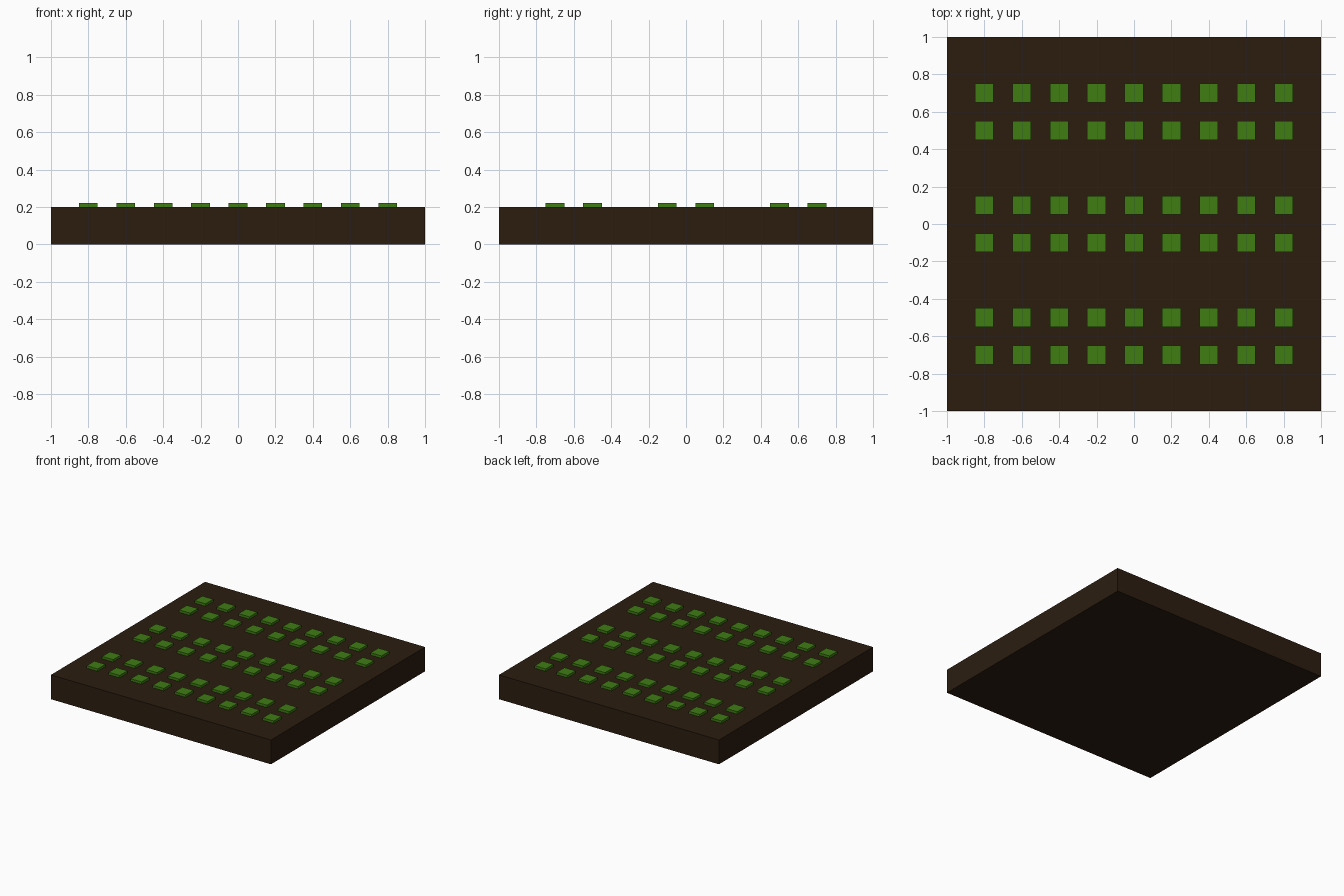
import bpy

if "Cube" in bpy.data.objects:
    bpy.data.objects.remove(bpy.data.objects["Cube"])


def material(name, rgb):
    m = bpy.data.materials.new(name)
    m.diffuse_color = (*rgb, 1)
    m.use_nodes = True
    m.node_tree.nodes["Principled BSDF"].inputs["Base Color"].default_value = m.diffuse_color
    return m


def box(name, centre, size, mat):
    bpy.ops.mesh.primitive_cube_add(size=1, location=centre)
    ob = bpy.context.object
    ob.name = name
    ob.scale = size
    bpy.ops.object.transform_apply(location=False, rotation=False, scale=True)
    ob.data.materials.append(mat)
    return ob


soil = material("soil", (0.025, 0.0125, 0.005))
leaf = material("leaf", (0.05, 0.205, 0.007))

# Soil bed
box("soil_bed", (0, 0, 0.1), (2, 2, 0.2), soil)

# Sprouts: three double rows of nine
for band in (-0.6, 0, 0.6):
    for side in (-0.1, 0.1):
        for i in range(9):
            box("sprout", (-0.8 + 0.2 * i, band + side, 0.21), (0.1, 0.1, 0.02), leaf)
